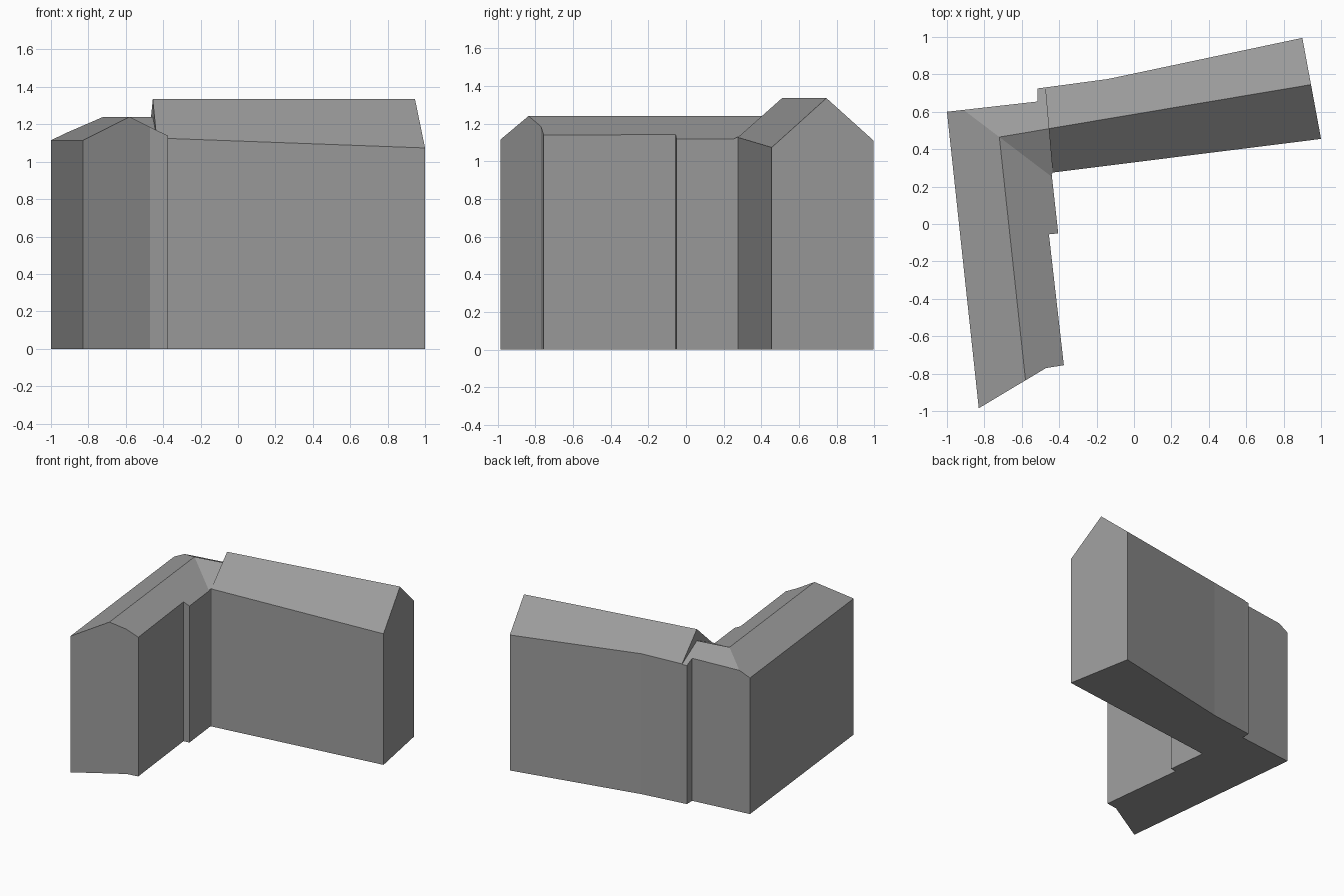
import bpy
import bmesh
from mathutils import Vector

cube = bpy.data.objects.get("Cube")
if cube:
    bpy.data.objects.remove(cube, do_unlink=True)

# Single plain grey for walls and roofs
grey = bpy.data.materials.new("plain_grey")
colour = (0.33, 0.33, 0.33, 1.0)
grey.diffuse_color = colour
grey.use_nodes = True
grey.node_tree.nodes["Principled BSDF"].inputs["Base Color"].default_value = colour


def side_normal(a, b):
    """Horizontal unit normal on the left of the line from a to b."""
    d = (b - a).normalized()
    return Vector((-d.y, d.x))


def building(name, outline, creases, height):
    """Split a footprint along roof creases, then raise it to the roof height."""
    bm = bmesh.new()
    bm.faces.new([bm.verts.new((x, y, 0)) for x, y in outline])
    for point, normal in creases:
        bmesh.ops.bisect_plane(bm, geom=bm.verts[:] + bm.edges[:] + bm.faces[:],
                               dist=0.0005, plane_co=point.to_3d(),
                               plane_no=normal.to_3d())
    floors = bm.faces[:]
    rim = [e for e in bm.edges if e.is_boundary]
    top = {v: bm.verts.new((v.co.x, v.co.y, height(v.co.to_2d())))
           for v in bm.verts[:]}
    for f in floors:
        bm.faces.new([top[v] for v in f.verts])
    for e in rim:
        a, b = e.verts
        bm.faces.new([a, b, top[b], top[a]])
    bmesh.ops.recalc_face_normals(bm, faces=bm.faces[:])
    mesh = bpy.data.meshes.new(name)
    bm.to_mesh(mesh)
    bm.free()
    mesh.materials.append(grey)
    ob = bpy.data.objects.new(name, mesh)
    bpy.context.collection.objects.link(ob)
    return ob


# Ridge points seen from above
corner = Vector((-0.72, 0.465))
south_end = Vector((-0.58, -0.835))
step = Vector((-0.455, 0.51))
east_end = Vector((0.945, 0.745))
west = side_normal(south_end, corner)
north = side_normal(step, east_end)


# Low wing: roof turning a corner, with a hip outside and a valley inside
def low_roof(p):
    w, n = (p - corner).dot(west), (p - corner).dot(north)
    outer, inner = max(w, n), min(w, n)
    return 1.24 - 0.474 * max(outer, -inner if outer < 0 else 0,
                              min(-w, -n))


def low_height(p):
    w, n = (p - corner).dot(west), (p - corner).dot(north)
    return 1.24 - 0.474 * max(w, n, min(-w, -n))


low_outline = [(-1, 0.60), (-0.515, 0.655), (-0.515, 0.725), (-0.475, 0.73),
               (-0.435, 0.275), (-0.44, 0.265), (-0.405, -0.05),
               (-0.455, -0.055), (-0.375, -0.755), (-0.47, -0.77),
               (-0.83, -0.985)]
building("low_wing", low_outline,
         [(corner, west), (corner, north), (corner, west - north)], low_height)


# Tall wing: straight gable roof
def tall_height(p):
    return 1.335 - 0.886 * abs((p - step).dot(north))


tall_outline = [(-0.475, 0.73), (-0.14, 0.775), (0.90, 0.995),
                (1, 0.455), (-0.435, 0.275)]
building("tall_wing", tall_outline, [(step, north)], tall_height)
